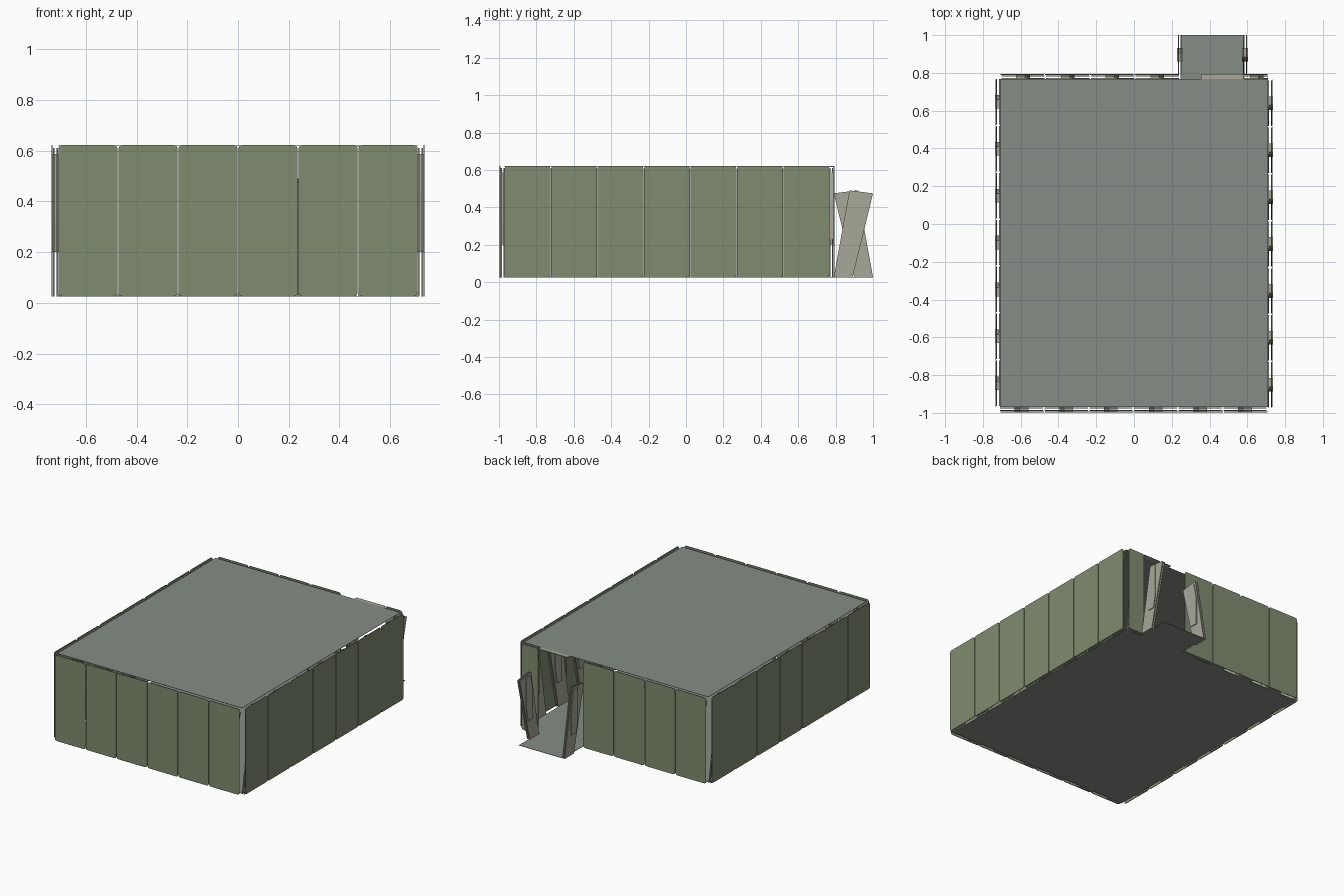
import bpy, bmesh, math
from mathutils import Matrix, Vector

if "Cube" in bpy.data.objects:
    bpy.data.objects.remove(bpy.data.objects["Cube"])

Z0, Z1 = 0.026, 0.622
H = Z1 - Z0


def material(name, rgb):
    m = bpy.data.materials.new(name)
    m.diffuse_color = (*rgb, 1)
    m.use_nodes = True
    m.node_tree.nodes["Principled BSDF"].inputs["Base Color"].default_value = m.diffuse_color
    return m


OLIVE = material("olive_panel", (0.215, 0.265, 0.16))
GREY = material("grey_deck", (0.235, 0.265, 0.235))
BEIGE = material("beige_board", (0.39, 0.39, 0.32))


def prism(name, pts, d0, d1, mat, matrix):
    """Extrude a (u, v) outline between depths d0 and d1 (depth = local y, outward positive)."""
    bm = bmesh.new()
    f = bm.faces.new([bm.verts.new((u, d0, v)) for u, v in pts])
    ext = bmesh.ops.extrude_face_region(bm, geom=[f])
    bmesh.ops.translate(bm, vec=(0, d1 - d0, 0),
                        verts=[g for g in ext["geom"] if isinstance(g, bmesh.types.BMVert)])
    bm.transform(matrix)
    bmesh.ops.recalc_face_normals(bm, faces=bm.faces)
    me = bpy.data.meshes.new(name)
    bm.to_mesh(me)
    bm.free()
    me.materials.append(mat)
    ob = bpy.data.objects.new(name, me)
    bpy.context.collection.objects.link(ob)
    return ob


def rounded(w, h, r=0.014, n=3):
    pts = []
    for k, (cx, cy) in enumerate([(w - r, h - r), (r, h - r), (r, r), (w - r, r)]):
        for i in range(n + 1):
            a = math.pi / 2 * (k + i / n)
            pts.append((cx + r * math.cos(a), cy + r * math.sin(a)))
    return pts


def frame(origin, u, out):
    u, out = Vector(u), Vector(out)
    m = Matrix((u, out, (0, 0, 1))).transposed().to_4x4()
    m.translation = origin
    return m


def boards(name, w, h, m):
    """Two slanted boards with a narrow spacer between them that follows the slant."""
    outline = [(0, 0), (0.48 * w, 0), (w, 0.965 * h), (0.4 * w, h)]
    prism(name + "_outer_board", outline, -0.012, -0.006, BEIGE, m)
    prism(name + "_inner_board", outline, -0.026, -0.021, BEIGE, m)
    c, b = w / 2, 0.036
    prism(name + "_spacer", [(c - b, 0.3 * h), (c + b * 0.5, 0.3 * h), (c + b, 0.5 * h),
                             (c + b, 0.96 * h), (c - b * 0.3, 0.96 * h), (c - b, 0.7 * h)],
          -0.031, -0.001, BEIGE, m)


def wall(name, start, u, out, length, count):
    """Row of rounded panels, each backed by slanted boards."""
    w = length / count
    for i in range(count):
        m = frame(Vector(start) + Vector(u) * (w * i), u, out)
        plate = [(p + 0.002, q) for p, q in rounded(w - 0.004, H)]
        prism(f"{name}_panel_{i}", plate, -0.004, 0, OLIVE, m)
        boards(f"{name}_{i}", w - 0.008, 0.585, m)


# Four walls; the back one leaves the doorway open
wall("front_wall", (-0.71, -0.997, Z0), (1, 0, 0), (0, -1, 0), 1.42, 6)
wall("right_wall", (0.736, -0.972, Z0), (0, 1, 0), (1, 0, 0), 1.74, 7)
wall("left_wall", (-0.736, 0.768, Z0), (0, -1, 0), (-1, 0, 0), 1.74, 7)
wall("back_wall", (0.237, 0.793, Z0), (-1, 0, 0), (0, 1, 0), 0.947, 4)
wall("back_wall_narrow", (0.71, 0.793, Z0), (-1, 0, 0), (0, 1, 0), 0.13, 1)

# Doorway jambs
boards("right_jamb", 0.21, 0.465, frame((0.604, 0.79, Z0), (0, 1, 0), (1, 0, 0)))
boards("left_jamb", 0.21, 0.465, frame((0.226, 1.0, Z0), (0, -1, 0), (-1, 0, 0)))


def deck(name, pts, z, t, mat=GREY):
    # lay the outline flat: u -> x, v -> y, depth -> z
    m = Matrix(((1, 0, 0, 0), (0, 0, 1, 0), (0, 1, 0, z), (0, 0, 0, 1)))
    return prism(name, pts, 0, t, mat, m)


# Floor with doorstep, roof, and lintel strip
deck("floor", [(-0.71, -0.97), (0.71, -0.97), (0.71, 0.768), (0.585, 0.768),
               (0.585, 1.0), (0.245, 1.0), (0.245, 0.768), (-0.71, 0.768)], Z0, 0.002)
deck("roof", [(-0.71, -0.97), (0.71, -0.97), (0.71, 0.768), (-0.71, 0.768)], Z1 - 0.003, 0.002)
deck("lintel", [(0.355, 0.768), (0.58, 0.768), (0.58, 0.793), (0.355, 0.793)], Z1 - 0.006, 0.005, BEIGE)
